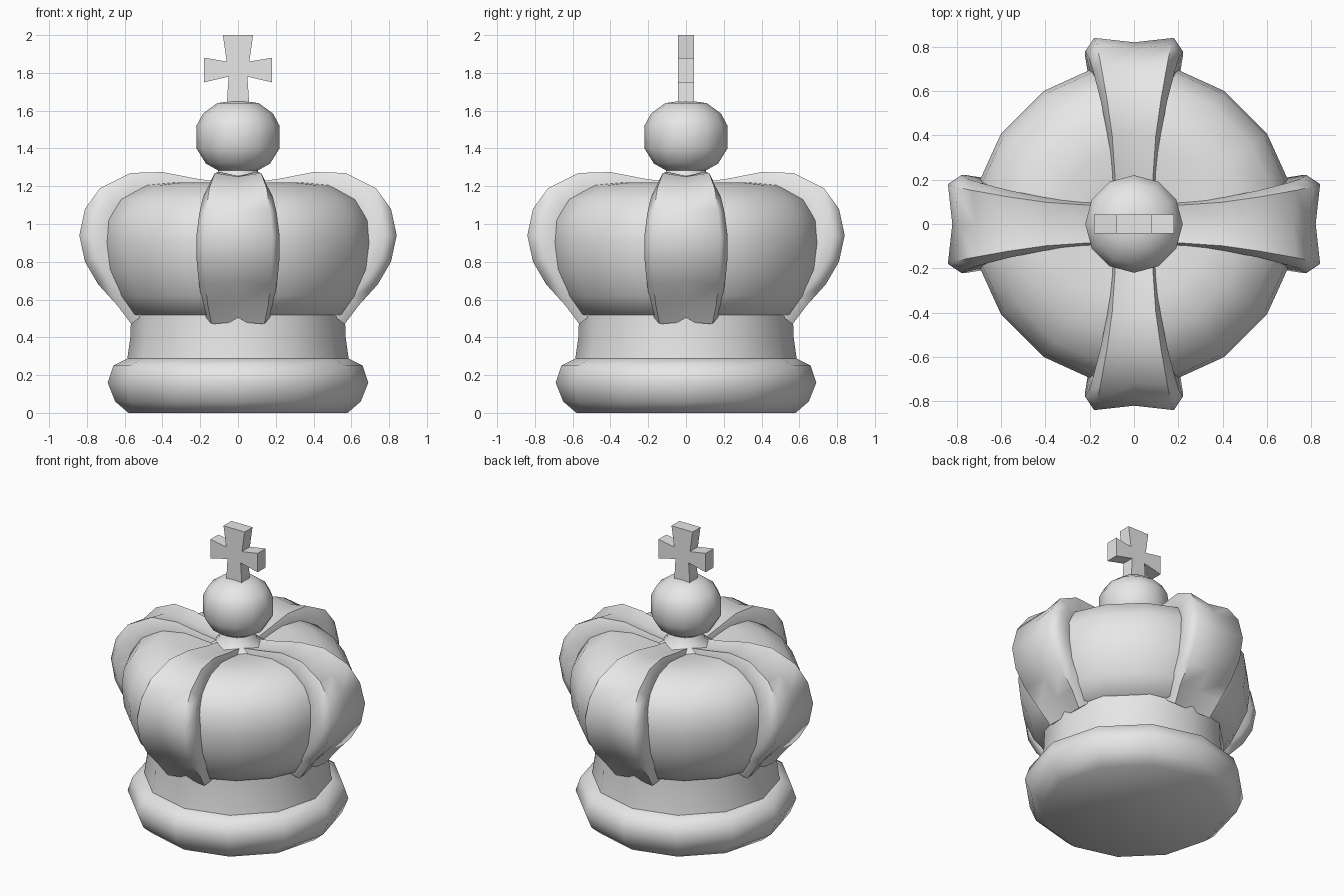
import bpy, bmesh
from math import sin, cos, radians, hypot
from mathutils import Matrix

cube = bpy.data.objects.get("Cube")
if cube:
    bpy.data.objects.remove(cube)

grey = bpy.data.materials.new("pale grey")
grey.use_nodes = True
grey.diffuse_color = (0.8, 0.8, 0.8, 1)
grey.node_tree.nodes["Principled BSDF"].inputs["Base Color"].default_value = (0.8, 0.8, 0.8, 1)


def finish(name, bm, angle):
    bmesh.ops.recalc_face_normals(bm, faces=bm.faces)
    mesh = bpy.data.meshes.new(name)
    bm.to_mesh(mesh)
    bm.free()
    mesh.materials.append(grey)
    ob = bpy.data.objects.new(name, mesh)
    bpy.context.collection.objects.link(ob)
    bpy.ops.object.select_all(action='DESELECT')
    ob.select_set(True)
    bpy.context.view_layer.objects.active = ob
    bpy.ops.object.shade_smooth_by_angle(angle=radians(angle))
    return ob


def loft(bm, rings):
    """Skin closed rings of points and cap both ends."""
    rows = [[bm.verts.new(p) for p in ring] for ring in rings]
    n = len(rows[0])
    for a, b in zip(rows, rows[1:]):
        for i in range(n):
            j = (i + 1) % n
            bm.faces.new((a[i], a[j], b[j], b[i]))
    bm.faces.new(rows[0])
    bm.faces.new(rows[-1])


def turned(name, profile, angles, smooth=60):
    bm = bmesh.new()
    loft(bm, [[(r * cos(radians(a)), r * sin(radians(a)), z) for a in angles]
              for r, z in profile])
    return finish(name, bm, smooth)


twelve = range(0, 360, 30)

# Padded base roll and the band above it
turned("base_roll", [(0.58, 0), (0.65, 0.06), (0.69, 0.16), (0.66, 0.25), (0.58, 0.29),
                     (0.5, 0.29)], twelve)
turned("head_band", [(0.59, 0.26), (0.57, 0.4), (0.565, 0.54)], twelve)

# Puffed fabric cap, with its corners gathered between the arches
cap_angles = [q + a for q in range(0, 360, 90) for a in (15, 34, 56, 75)]
turned("fabric_cap", [(0.5, 0.51), (0.575, 0.52), (0.65, 0.62), (0.71, 0.76), (0.725, 0.9),
                      (0.71, 1.02), (0.64, 1.13), (0.5, 1.205), (0.35, 1.22),
                      (0.2, 1.2), (0.1, 1.19)], cap_angles)

# Four arches: outer path with half width, swept with a slightly hollow section
path = [(0.565, 0.47, 0.17), (0.64, 0.57, 0.195), (0.74, 0.68, 0.21), (0.81, 0.8, 0.22),
        (0.84, 0.94, 0.22), (0.81, 1.08, 0.205), (0.73, 1.19, 0.185), (0.57, 1.27, 0.15),
        (0.4, 1.275, 0.12), (0.22, 1.24, 0.105), (0.08, 1.22, 0.1)]
section = [(-0.9, -0.15), (-1, -0.06), (-0.82, 0), (0, -0.02),
           (0.82, 0), (1, -0.06), (0.9, -0.15)]


def arch_rings():
    rings = []
    for i, (r, z, half) in enumerate(path):
        before, after = path[max(i - 1, 0)], path[min(i + 1, len(path) - 1)]
        dr, dz = after[0] - before[0], after[1] - before[1]
        length = hypot(dr, dz)
        nr, nz = dz / length, -dr / length
        rings.append([(r + nr * d, s * half, z + nz * d) for s, d in section])
    return rings


for k, side in enumerate(("left", "back", "right", "front")):
    bm = bmesh.new()
    loft(bm, arch_rings())
    bm.transform(Matrix.Rotation(radians(90 * k), 4, 'Z'))
    finish(side + "_arch", bm, 65)

# Neck and orb
turned("orb_neck", [(0.17, 1.2), (0.12, 1.235), (0.1, 1.3)], twelve)
turned("orb", [(0.09, 1.275), (0.17, 1.32), (0.22, 1.4), (0.22, 1.52),
               (0.185, 1.585), (0.11, 1.64), (0.04, 1.65)], twelve, 80)

# Flared cross: half outline mirrored and given thickness
half = [(0.06, 1.62), (0.05, 1.78), (0.18, 1.75), (0.18, 1.88), (0.06, 1.86), (0.08, 2.0)]
outline = half + [(-x, z) for x, z in reversed(half)]
bm = bmesh.new()
loft(bm, [[(x, y, z) for x, z in outline] for y in (-0.043, 0.043)])
finish("cross", bm, 60)
